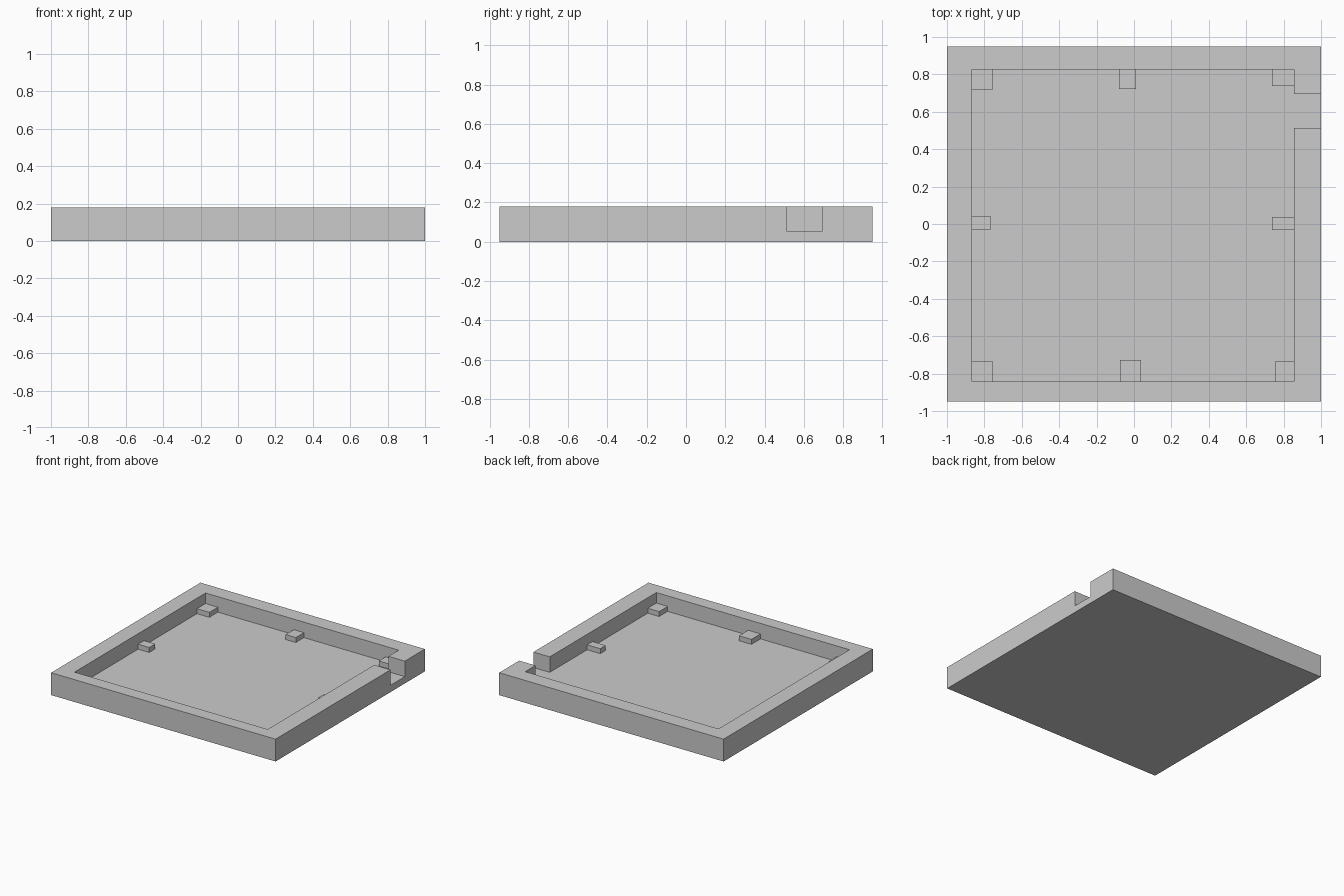
import bpy

if "Cube" in bpy.data.objects:
    bpy.data.objects.remove(bpy.data.objects["Cube"])

FLOOR, PEG_TOP, RIM = 0.055, 0.095, 0.18
IN_L, IN_R, IN_F, IN_B = -0.867, 0.855, -0.843, 0.825   # inner wall planes

grey = bpy.data.materials.new("plain grey")
grey.diffuse_color = (0.6, 0.6, 0.6, 1.0)
grey.use_nodes = True
grey.node_tree.nodes["Principled BSDF"].inputs["Base Color"].default_value = grey.diffuse_color


def box(name, x0, x1, y0, y1, z0, z1):
    """Axis-aligned box between the given limits."""
    bpy.ops.mesh.primitive_cube_add(
        size=1, location=((x0 + x1) / 2, (y0 + y1) / 2, (z0 + z1) / 2))
    ob = bpy.context.object
    ob.name = name
    ob.scale = (x1 - x0, y1 - y0, z1 - z0)
    bpy.ops.object.transform_apply(location=True, rotation=False, scale=True)
    ob.data.materials.append(grey)
    return ob


# Shallow tray: solid slab with the inside and the side opening cut away
tray = box("tray", -1, 1, -0.95, 0.95, 0, RIM)
cavity = box("cavity_cutter", IN_L, IN_R, IN_F, IN_B, FLOOR, 0.4)
notch = box("notch_cutter", 0.6, 1.2, 0.513, 0.695, FLOOR, 0.4)
for cutter in (cavity, notch):
    mod = tray.modifiers.new(cutter.name, "BOOLEAN")
    mod.operation = "DIFFERENCE"
    mod.solver = "EXACT"
    mod.object = cutter
    bpy.context.view_layer.objects.active = tray
    bpy.ops.object.modifier_apply(modifier=mod.name)
    bpy.data.objects.remove(cutter, do_unlink=True)

# Support pegs around the inside wall
pegs = {
    "back_left_peg": (IN_L, -0.757, 0.716, IN_B),
    "back_middle_peg": (-0.08, 0.01, 0.722, IN_B),
    "back_right_peg": (0.738, IN_R, 0.738, IN_B),
    "left_middle_peg": (IN_L, -0.768, -0.033, 0.043),
    "right_middle_peg": (0.738, IN_R, -0.032, 0.037),
    "front_left_peg": (IN_L, -0.754, IN_F, -0.735),
    "front_middle_peg": (-0.074, 0.037, IN_F, -0.727),
    "front_right_peg": (0.754, IN_R, IN_F, -0.735),
}
for name, limits in pegs.items():
    box(name, *limits, FLOOR, PEG_TOP)
